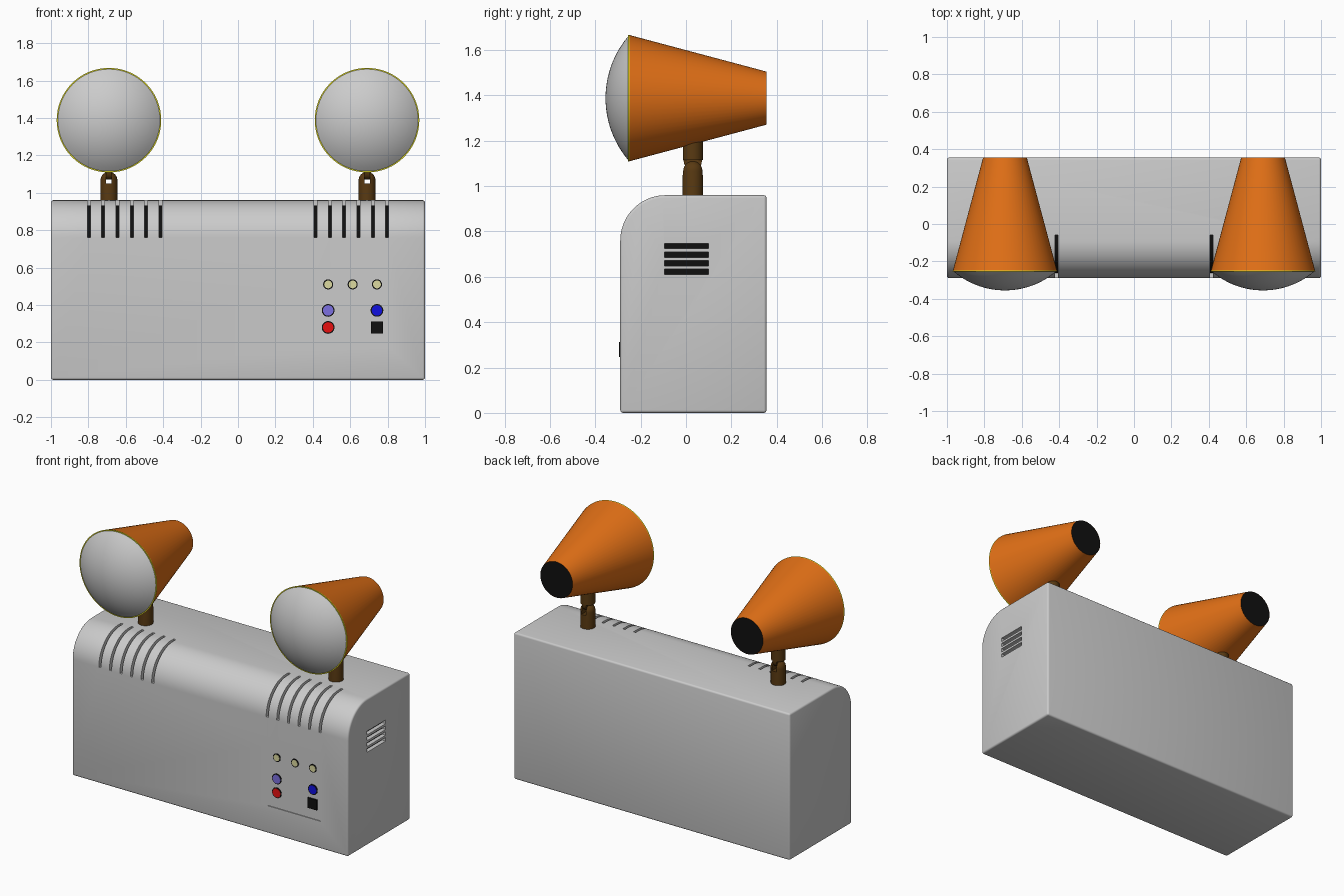
import bpy, bmesh
from math import sin, cos, pi, radians
from mathutils import Matrix

if "Cube" in bpy.data.objects:
    bpy.data.objects.remove(bpy.data.objects["Cube"])


def material(name, *rgb):
    m = bpy.data.materials.new(name)
    m.diffuse_color = (*rgb, 1)
    m.use_nodes = True
    m.node_tree.nodes["Principled BSDF"].inputs["Base Color"].default_value = m.diffuse_color
    return m


ORANGE = material("orange", 0.75, 0.16, 0.008)
BROWN = material("brown", 0.10, 0.042, 0.006)
BLACK = material("black", 0.005, 0.005, 0.005)
YELLOW = material("yellow", 0.85, 0.8, 0.02)
CREAM = material("cream", 0.72, 0.70, 0.35)
LILAC = material("lilac", 0.2, 0.16, 0.75)
BLUE = material("blue", 0.005, 0.005, 0.75)
RED = material("red", 0.8, 0.005, 0.005)


def finish(name, bm, mat=None):
    bmesh.ops.recalc_face_normals(bm, faces=bm.faces)
    me = bpy.data.meshes.new(name)
    bm.to_mesh(me)
    bm.free()
    ob = bpy.data.objects.new(name, me)
    bpy.context.collection.objects.link(ob)
    if mat:
        me.materials.append(mat)
    return ob


def activate(ob):
    bpy.ops.object.select_all(action='DESELECT')
    ob.select_set(True)
    bpy.context.view_layer.objects.active = ob


def smooth(ob):
    activate(ob)
    bpy.ops.object.shade_smooth_by_angle(angle=radians(35))
    return ob


def prism(bm, yz, x0, x1):
    """Extrude a yz outline from x0 to x1."""
    f = bm.faces.new([bm.verts.new((x0, y, z)) for y, z in yz])
    new = bmesh.ops.extrude_face_region(bm, geom=[f])["geom"]
    bmesh.ops.translate(bm, vec=(x1 - x0, 0, 0),
                        verts=[v for v in new if isinstance(v, bmesh.types.BMVert)])


def box(bm, x0, x1, y0, y1, z0, z1):
    prism(bm, [(y0, z0), (y1, z0), (y1, z1), (y0, z1)], x0, x1)


def lathe(name, profile, loc, mat=None, axis='Z', steps=48):
    """Spin (radius, height) points around z, or around y."""
    bm = bmesh.new()
    vs = [bm.verts.new((r, 0, h)) for r, h in profile]
    es = [bm.edges.new(p) for p in zip(vs, vs[1:])]
    bmesh.ops.spin(bm, geom=vs + es, cent=(0, 0, 0), axis=(0, 0, 1),
                   angle=2 * pi, steps=steps, use_duplicate=False)
    bmesh.ops.remove_doubles(bm, verts=bm.verts, dist=1e-5)
    if axis == 'Y':
        bm.transform(Matrix.Rotation(-pi / 2, 4, 'X'))
    bm.transform(Matrix.Translation(loc))
    return smooth(finish(name, bm, mat))


def cut(ob, bm):
    """Subtract bm from ob and delete the cutter."""
    cutter = finish("cutter", bm)
    cutter.hide_render = True
    mod = ob.modifiers.new("cut", 'BOOLEAN')
    mod.object = cutter
    mod.solver = 'EXACT'
    activate(ob)
    bpy.ops.object.modifier_apply(modifier=mod.name)
    bpy.data.objects.remove(cutter)


def corner(r, n=20):
    """Front top corner arc, front to top."""
    return [(-0.09 - r * cos(pi / 2 * i / n), 0.76 + r * sin(pi / 2 * i / n))
            for i in range(n + 1)]


# Housing with rounded front top edge
bm = bmesh.new()
prism(bm, [(0.355, 0), (-0.29, 0)] + corner(0.2) + [(0.355, 0.96)], -1, 1)
housing = finish("housing", bm)
bev = housing.modifiers.new("bevel", 'BEVEL')
bev.width, bev.segments, bev.limit_method = 0.012, 3, 'ANGLE'
activate(housing)
bpy.ops.object.modifier_apply(modifier="bevel")


def groove(r0, r1):
    return ([(-0.06, 0.76 + r0)] + corner(r0)[::-1]
            + corner(r1) + [(-0.06, 0.76 + r1)])


# Top grooves, side vents and control panel recess, with black bottoms
cuts, groove_bm, vent_bm = bmesh.new(), bmesh.new(), bmesh.new()
for side in (-1, 1):
    for i in range(6):
        x = side * (0.415 + 0.0765 * i)
        prism(cuts, groove(0.17, 0.23), x - 0.008, x + 0.008)
        prism(groove_bm, groove(0.165, 0.173), x - 0.009, x + 0.009)
for z in (0.622, 0.66, 0.698, 0.736):
    box(cuts, 0.97, 1.03, -0.095, 0.10, z - 0.012, z + 0.012)
    box(vent_bm, 0.965, 0.973, -0.097, 0.102, z - 0.013, z + 0.013)
box(cuts, 0.415, 0.80, -0.32, -0.285, 0.18, 0.573)
cut(housing, cuts)
smooth(housing)
smooth(finish("groove_bottoms", groove_bm, BLACK))
finish("vent_bottoms", vent_bm, BLACK)

# Indicator lamps and buttons with dark rims
for name, x, z, r, mat in [
        ("lamp_left", 0.482, 0.51, 0.021, CREAM),
        ("lamp_middle", 0.613, 0.51, 0.021, CREAM),
        ("lamp_right", 0.743, 0.51, 0.021, CREAM),
        ("button_lilac", 0.482, 0.371, 0.028, LILAC),
        ("button_blue", 0.743, 0.371, 0.028, BLUE),
        ("button_red", 0.482, 0.28, 0.028, RED)]:
    lathe(name, [(0, -0.29), (r, -0.29), (r, -0.275)], (x, 0, z), mat, 'Y', 32)
    lathe(name + "_rim", [(r, -0.288), (r + 0.006, -0.288), (r + 0.006, -0.275)],
          (x, 0, z), BLACK, 'Y', 32)
bm = bmesh.new()
box(bm, 0.71, 0.776, -0.296, -0.275, 0.247, 0.313)
finish("square_switch", bm, BLACK)

# Two lamp heads on jointed posts
HZ, PY = 1.388, 0.03
for side, tag in ((-1, "left"), (1, "right")):
    x = 0.69 * side
    lathe("head_shell_" + tag, [(0.2785, -0.25), (0.117, 0.355)],
          (x, 0, HZ), ORANGE, 'Y', 64)
    lathe("head_back_" + tag, [(0, 0.354), (0.117, 0.354)], (x, 0, HZ), BLACK, 'Y', 64)
    lathe("head_rim_" + tag, [(0.272, -0.255), (0.2795, -0.255), (0.2785, -0.249)],
          (x, 0, HZ), YELLOW, 'Y', 64)
    # Lens: shallow spherical cap
    a, d = 0.273, 0.1
    R = (a * a + d * d) / (2 * d)
    dome = []
    for i in range(15):
        r = a * i / 14
        dome.append((r, -0.355 + R - (R * R - r * r) ** 0.5))
    lathe("lens_" + tag, dome, (x, 0, HZ), None, 'Y', 64)

    # Forked lower post with round top
    dome = [(0.045 * cos(pi / 2 * i / 8), 1.067 + 0.045 * sin(pi / 2 * i / 8))
            for i in range(8)]
    post = lathe("post_fork_" + tag, [(0, 0.95), (0.045, 0.95)] + dome + [(0, 1.112)],
                 (x, PY, 0), BROWN, steps=32)
    slot = bmesh.new()
    box(slot, x - 0.015, x + 0.015, PY - 0.1, PY + 0.1, 1.05, 1.2)
    cut(post, slot)
    smooth(post)

    # Upper post with tongue sitting in the fork
    lathe("post_upper_" + tag, [(0, 1.115), (0.044, 1.115), (0.044, 1.24), (0, 1.24)],
          (x, PY, 0), BROWN, steps=32)
    tongue = bmesh.new()
    prism(tongue, [(PY + 0.04 * cos(t), 1.11 - 0.04 * sin(t))
                   for t in (pi * i / 12 for i in range(13))]
          + [(PY - 0.04, 1.14), (PY + 0.04, 1.14)], x - 0.0145, x + 0.0145)
    smooth(finish("post_tongue_" + tag, tongue, BROWN))
